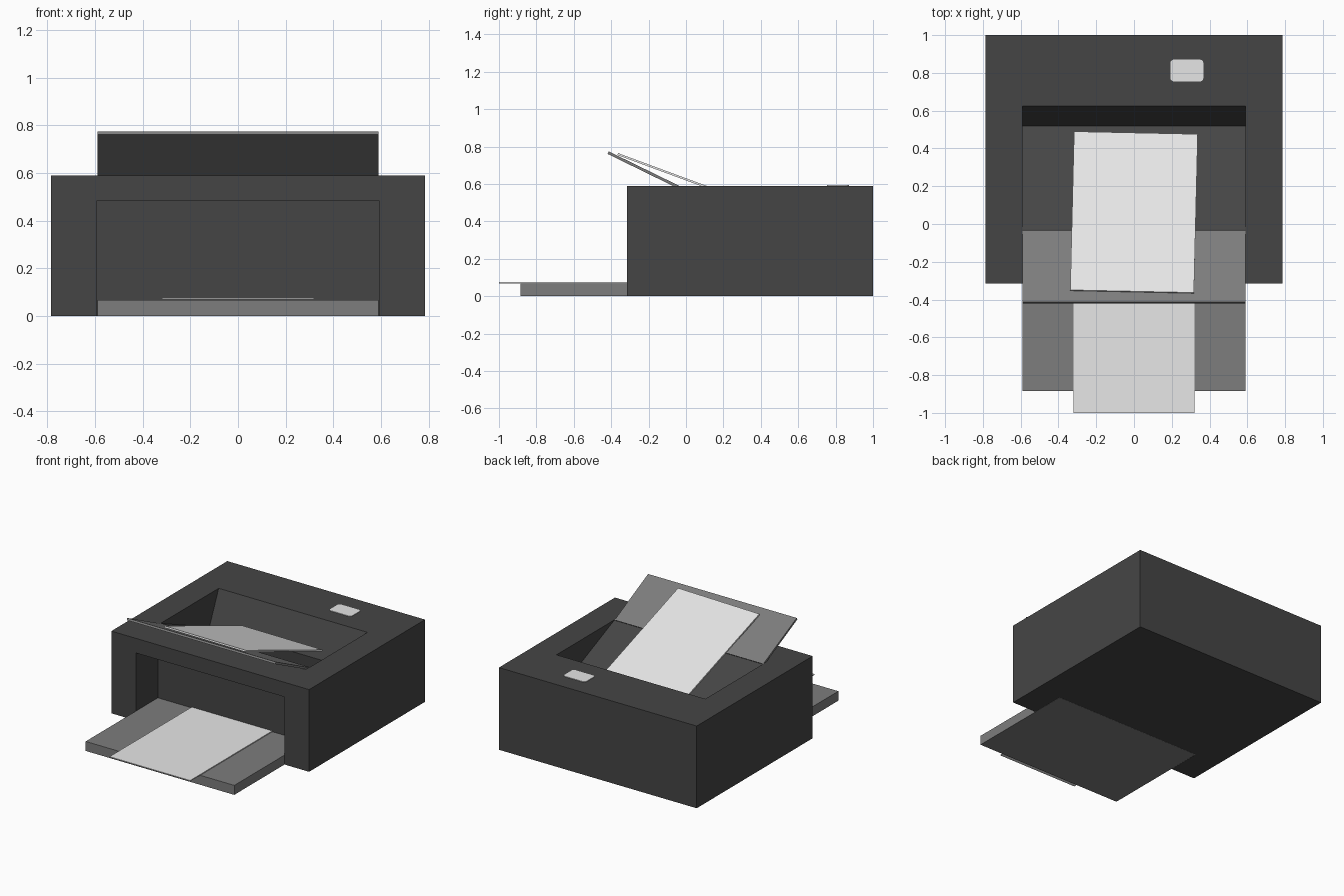
import bpy, bmesh, math
from mathutils import Matrix

if "Cube" in bpy.data.objects:
    bpy.data.objects.remove(bpy.data.objects["Cube"])


def material(name, v):
    m = bpy.data.materials.new(name)
    m.diffuse_color = (v, v, v, 1)
    m.use_nodes = True
    m.node_tree.nodes["Principled BSDF"].inputs["Base Color"].default_value = m.diffuse_color
    return m


DARK = material("charcoal plastic", 0.06)
GREY = material("grey plastic", 0.205)
PAPER = material("paper white", 0.80)
BUTTON = material("button light grey", 0.79)


def add(name, bm, mat):
    bmesh.ops.recalc_face_normals(bm, faces=bm.faces)
    me = bpy.data.meshes.new(name)
    bm.to_mesh(me)
    bm.free()
    me.materials.append(mat)
    ob = bpy.data.objects.new(name, me)
    bpy.context.scene.collection.objects.link(ob)
    return ob


def side_profile(name, pts, half, mat):
    """Extrude a (y, z) outline across x from -half to half."""
    bm = bmesh.new()
    f = bm.faces.new([bm.verts.new((-half, y, z)) for y, z in pts])
    r = bmesh.ops.extrude_face_region(bm, geom=[f])
    moved = [v for v in r["geom"] if isinstance(v, bmesh.types.BMVert)]
    bmesh.ops.translate(bm, verts=moved, vec=(2 * half, 0, 0))
    return add(name, bm, mat)


def block(name, half, y0, y1, z0, z1, mat):
    return side_profile(name, [(y0, z0), (y1, z0), (y1, z1), (y0, z1)], half, mat)


# Body with a front tray opening and a sloped paper well in the top
body = block("printer_body", 0.785, -0.315, 1.0, 0, 0.59, DARK)
opening = block("opening_cutter", 0.591, -0.5, -0.065, -0.1, 0.485, DARK)
well = side_profile("well_cutter", [(-0.03, 0.588), (0.52, 0.352), (0.625, 0.59),
                                    (0.625, 0.7), (-0.03, 0.7)], 0.591, DARK)
for cutter in (opening, well):
    cutter.hide_render = True
    mod = body.modifiers.new("cut", "BOOLEAN")
    mod.operation = "DIFFERENCE"
    mod.solver = "EXACT"
    mod.object = cutter
bpy.context.view_layer.update()
cut = bpy.data.meshes.new_from_object(
    body.evaluated_get(bpy.context.evaluated_depsgraph_get()))
body.modifiers.clear()
body.data = cut
for cutter in (opening, well):
    bpy.data.objects.remove(cutter)

# Output tray and the printed sheet lying on it
block("output_tray", 0.59, -0.885, -0.066, 0, 0.068, GREY)
block("printed_sheet", 0.32, -1.0, -0.068, 0.0685, 0.075, PAPER)

# Tilted paper support flap
side_profile("paper_support", [(-0.04, 0.575), (-0.42, 0.761), (-0.413, 0.774),
                               (-0.032, 0.588)], 0.59, GREY)

# Blank sheet leaning on the support, slightly askew
bm = bmesh.new()
bmesh.ops.create_cube(bm, size=1, matrix=Matrix.Diagonal((0.655, 0.895, 0.011, 1)))
bm.transform(Matrix.Translation((0, 0.0615, 0.602))
             @ Matrix.Rotation(math.radians(-20.3), 4, "X")
             @ Matrix.Rotation(math.radians(-1.3), 4, "Z"))
add("blank_sheet", bm, PAPER)

# Rounded power button on the top
bm = bmesh.new()
bmesh.ops.create_cube(bm, size=1, matrix=Matrix.Translation((0.28, 0.8125, 0.59))
                      @ Matrix.Diagonal((0.175, 0.116, 0.008, 1)))
upright = [e for e in bm.edges if abs(e.verts[0].co.z - e.verts[1].co.z) > 0.001]
bmesh.ops.bevel(bm, geom=upright, offset=0.018, segments=3, profile=0.5, affect="EDGES")
add("power_button", bm, BUTTON)
